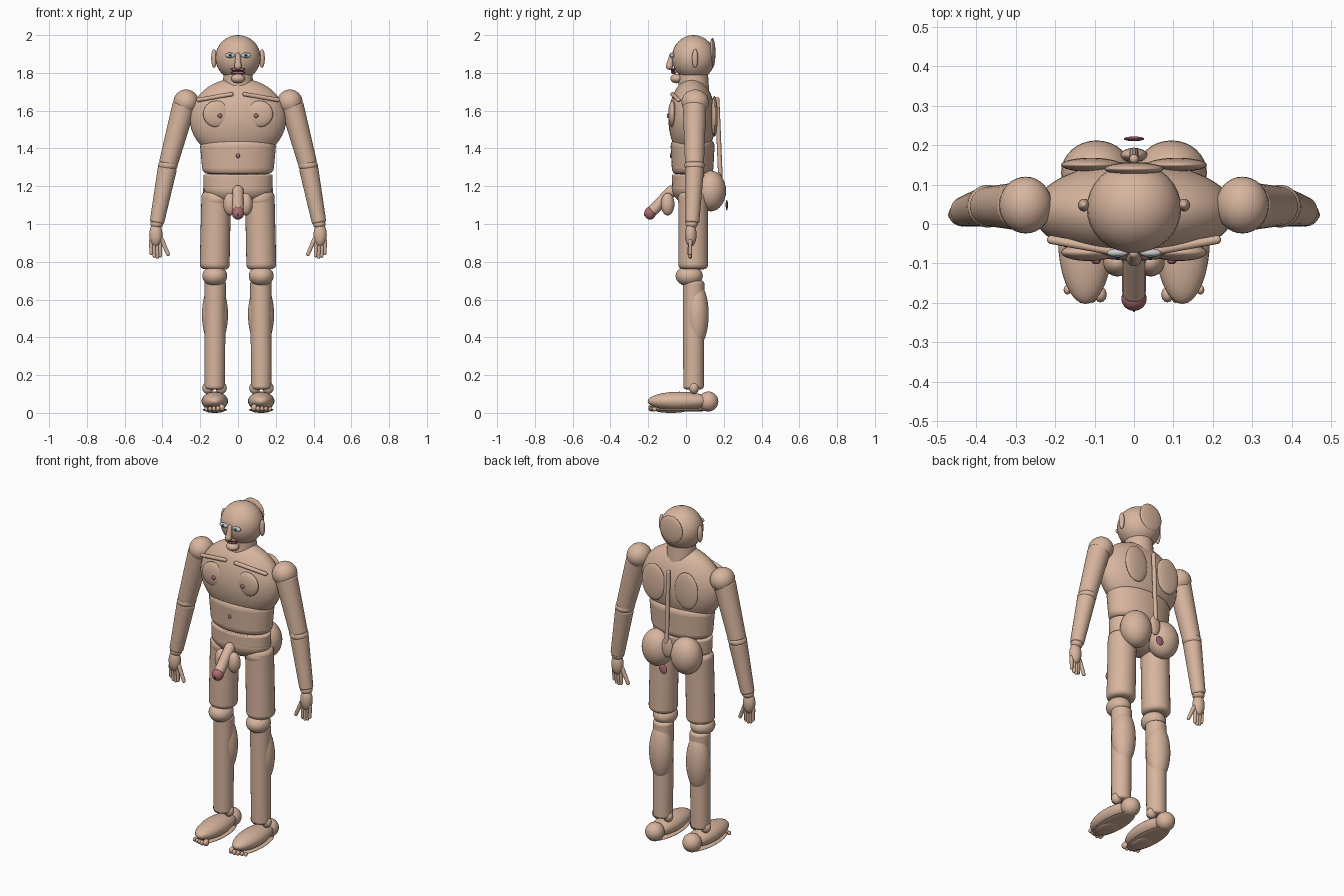
import bpy
from mathutils import Vector


def mat(name, r, g, b):
    m = bpy.data.materials.new(name)
    m.diffuse_color = (r, g, b, 1)
    return m


skin = mat("skin", 0.68, 0.46, 0.34)
pink = mat("pink", 0.42, 0.15, 0.17)
white = mat("eye_white", 0.85, 0.87, 0.85)
blue = mat("iris", 0.12, 0.3, 0.38)
dark = mat("dark", 0.02, 0.02, 0.02)


def ball(name, loc, rad, m=skin, rot=(0, 0, 0), seg=32):
    """Ellipsoid with three radii."""
    bpy.ops.mesh.primitive_uv_sphere_add(segments=seg, ring_count=seg // 2, radius=1,
                                         location=loc, rotation=rot)
    o = bpy.context.object
    o.name = name
    o.scale = rad
    o.data.materials.append(m)
    bpy.ops.object.shade_smooth()
    return o


def tube(name, a, b, r1, r2, bevel=0.0, m=skin, flat=1.0, seg=32):
    """Tapered limb from a to b with rounded rims; flat squashes depth."""
    a, b = Vector(a), Vector(b)
    d = b - a
    bpy.ops.mesh.primitive_cone_add(vertices=seg, radius1=r1, radius2=r2, depth=d.length,
                                    location=(a + b) / 2)
    o = bpy.context.object
    o.name = name
    o.rotation_mode = 'QUATERNION'
    o.rotation_quaternion = Vector((0, 0, 1)).rotation_difference(d)
    o.scale = (1, flat, 1)
    o.data.materials.append(m)
    if bevel:
        mod = o.modifiers.new("round", 'BEVEL')
        mod.width, mod.segments, mod.limit_method = bevel, 4, 'ANGLE'
    bpy.ops.object.shade_smooth_by_angle()
    return o


def rod(name, a, b, r1, r2, m=skin, seg=16):
    """Tube with ball ends."""
    tube(name, a, b, r1, r2, 0, m, 1, seg)
    ball(name + "_start", a, (r1,) * 3, m, seg=seg)
    ball(name + "_end", b, (r2,) * 3, m, seg=seg)


# head and neck
ball("head", (0, 0.04, 1.88), (0.12, 0.115, 0.12))
ball("head_back", (0, 0.14, 1.905), (0.075, 0.016, 0.08))
ball("chin", (0, -0.05, 1.77), (0.037, 0.033, 0.025))
rod("nose", (0, -0.075, 1.895), (0, -0.088, 1.835), 0.012, 0.019)
ball("upper_lip", (0, -0.067, 1.818), (0.04, 0.014, 0.009), pink)
ball("lower_lip", (0, -0.065, 1.802), (0.037, 0.014, 0.009), pink)
ball("mouth_line", (0, -0.07, 1.81), (0.034, 0.012, 0.003), dark)
tube("neck", (0, 0.04, 1.66), (0, 0.04, 1.82), 0.085, 0.075)

# torso
ball("chest", (0, 0.032, 1.555), (0.255, 0.125, 0.217), seg=48)
tube("abdomen", (0, 0.035, 1.265), (0, 0.035, 1.44), 0.187, 0.203, 0.03, flat=0.58, seg=48)
tube("hip_band", (0, 0.03, 1.19), (0, 0.03, 1.262), 0.182, 0.184, 0.01, flat=0.57, seg=48)
ball("pelvis", (0, 0.03, 1.19), (0.182, 0.105, 0.09))
ball("navel", (0, -0.08, 1.362), (0.01, 0.006, 0.013), pink, seg=12)
rod("spine", (0, 0.165, 1.66), (0, 0.182, 1.25), 0.012, 0.012)
ball("sacrum", (0, 0.175, 1.215), (0.034, 0.018, 0.06))

# pelvic anatomy
rod("shaft", (0, -0.075, 1.175), (0, -0.172, 1.075), 0.03, 0.03)
ball("shaft_tip", (0, -0.19, 1.057), (0.032, 0.03, 0.034), pink)
ball("tip_opening", (0, -0.219, 1.05), (0.004, 0.004, 0.008), dark, seg=8)
ball("rear_opening", (0, 0.216, 1.1), (0.026, 0.006, 0.028), pink)

for s, side in ((-1, "right"), (1, "left")):
    n = lambda part: f"{part}_{side}"
    # face sides
    ball(n("ear"), (s * 0.127, 0.048, 1.877), (0.015, 0.016, 0.05))
    ball(n("eye"), (s * 0.042, -0.073, 1.893), (0.027, 0.011, 0.014), white)
    ball(n("iris"), (s * 0.042, -0.081, 1.893), (0.011, 0.005, 0.011), blue, seg=16)
    ball(n("pupil"), (s * 0.042, -0.085, 1.893), (0.005, 0.003, 0.005), dark, seg=12)
    # torso sides
    ball(n("pectoral"), (s * 0.115, -0.072, 1.583), (0.07, 0.022, 0.07))
    ball(n("nipple"), (s * 0.096, -0.094, 1.573), (0.012, 0.008, 0.012), pink, seg=12)
    rod(n("clavicle"), (s * 0.21, -0.04, 1.657), (s * 0.035, -0.072, 1.687), 0.011, 0.011)
    ball(n("shoulder_blade"), (s * 0.109, 0.15, 1.57), (0.076, 0.018, 0.108))
    ball(n("buttock"), (s * 0.095, 0.13, 1.175), (0.09, 0.082, 0.108))
    ball(n("testicle"), (s * 0.042, -0.097, 1.105), (0.036, 0.036, 0.06))
    # arm
    ball(n("shoulder"), (s * 0.275, 0.048, 1.645), (0.067, 0.072, 0.067))
    tube(n("upper_arm"), (s * 0.285, 0.045, 1.63), (s * 0.37, 0.045, 1.315), 0.062, 0.05, 0.01)
    ball(n("elbow"), (s * 0.371, 0.045, 1.31), (0.052, 0.054, 0.035))
    tube(n("forearm"), (s * 0.373, 0.045, 1.3), (s * 0.43, 0.032, 1.005), 0.051, 0.038, 0.01)
    ball(n("wrist"), (s * 0.43, 0.03, 1.0), (0.034, 0.033, 0.025))
    ball(n("palm"), (s * 0.435, 0.025, 0.943), (0.035, 0.031, 0.063))
    for i, tip in enumerate((0.822, 0.815, 0.82, 0.835)):
        x = 0.413 + 0.016 * i
        rod(n(f"finger_{i + 1}"), (s * x, 0.023, 0.91), (s * (x - 0.002), 0.022, tip + 0.01),
            0.011, 0.009, seg=12)
    rod(n("thumb"), (s * 0.405, 0.022, 0.92), (s * 0.37, 0.018, 0.84), 0.012, 0.01, seg=12)
    # leg
    tube(n("thigh"), (s * 0.115, 0.038, 1.17), (s * 0.124, 0.038, 0.76), 0.078, 0.079, 0.025)
    ball(n("hip_joint"), (s * 0.113, 0.036, 1.13), (0.077, 0.08, 0.06))
    ball(n("knee"), (s * 0.123, 0.017, 0.725), (0.066, 0.072, 0.055))
    tube(n("shin"), (s * 0.121, 0.04, 0.7), (s * 0.124, 0.04, 0.125), 0.057, 0.054, 0.015)
    ball(n("calf"), (s * 0.122, 0.058, 0.52), (0.069, 0.062, 0.17))
    for k in (-1, 1):
        ball(n("ankle_bone"), (s * 0.124 + k * 0.035, 0.042, 0.132), (0.03, 0.027, 0.032), seg=16)
    # foot
    ball(n("foot"), (s * 0.123, -0.035, 0.062), (0.07, 0.168, 0.05))
    ball(n("heel"), (s * 0.123, 0.118, 0.06), (0.053,) * 3)
    ball(n("sole"), (s * 0.123, -0.025, 0.016), (0.065, 0.165, 0.01))
    for i, r in enumerate((0.02, 0.015, 0.014, 0.013, 0.012)):
        ball(n(f"toe_{i + 1}"), (s * (0.085 + 0.021 * i), -0.185 + 0.006 * abs(i - 1), 0.008 + r),
             (r * 0.8, r, r), seg=12)
    # ground contact
    ball(n("sole_pad"), (s * 0.123, -0.08, 0.012), (0.05, 0.08, 0.012))
